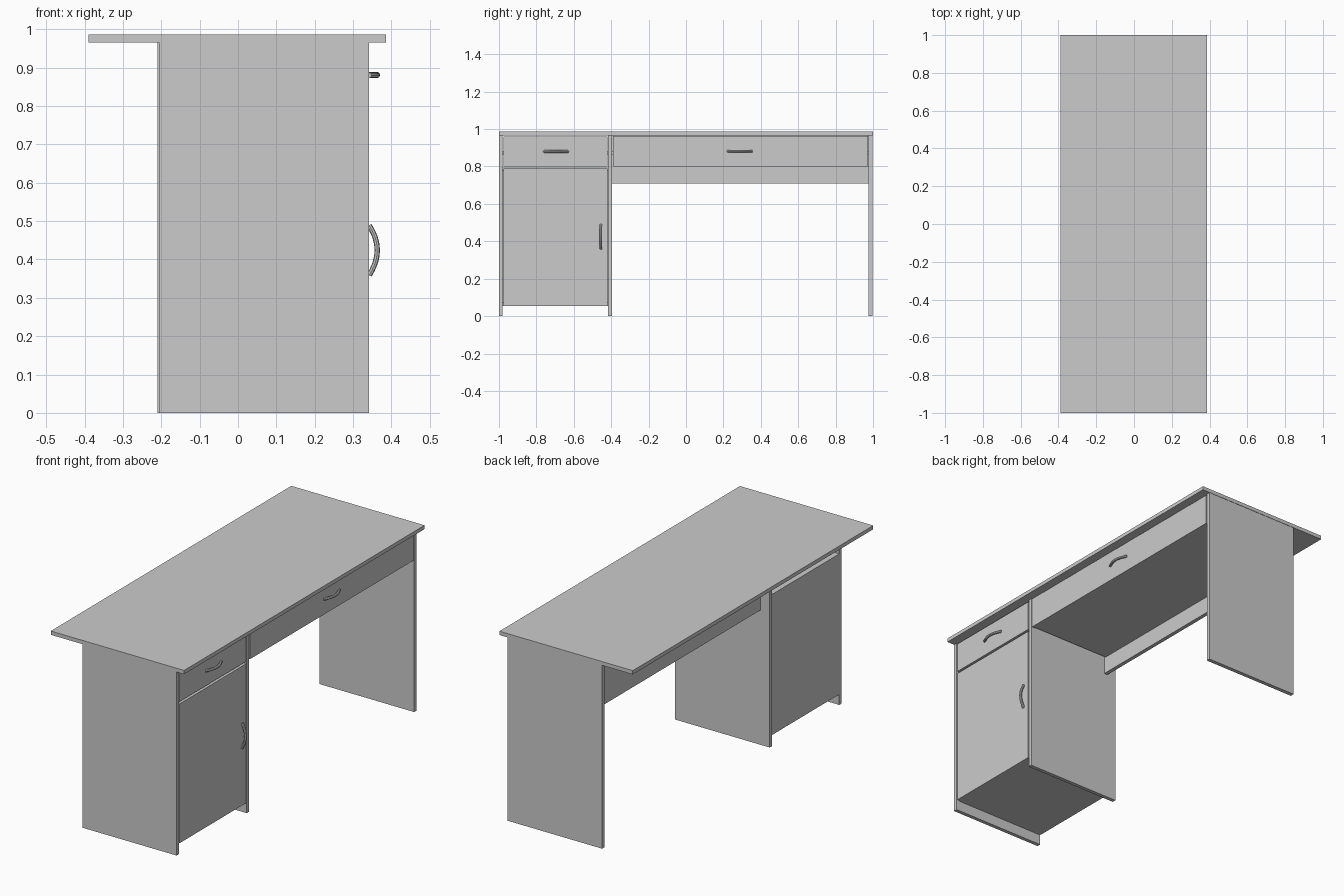
import bpy, math
from mathutils import Vector

cube = bpy.data.objects.get("Cube")
if cube:
    bpy.data.objects.remove(cube, do_unlink=True)

# Single flat grey for the whole desk
grey = bpy.data.materials.new("plain_grey")
grey.use_nodes = True
colour = (0.6, 0.6, 0.6, 1)
grey.diffuse_color = colour
grey.node_tree.nodes["Principled BSDF"].inputs["Base Color"].default_value = colour


def board(name, x, y, z):
    """Rectangular board given by its (low, high) range on each axis."""
    spans = (x, y, z)
    bpy.ops.mesh.primitive_cube_add(size=1, location=[(a + b) / 2 for a, b in spans])
    ob = bpy.context.object
    ob.name = name
    ob.scale = [b - a for a, b in spans]
    bpy.ops.object.transform_apply(location=False, rotation=False, scale=True)
    ob.data.materials.append(grey)


def handle(name, y, z, along):
    """Bowed bar handle, rounded in section, standing out from the front."""
    curve = bpy.data.curves.new(name, 'CURVE')
    curve.dimensions = '3D'
    curve.bevel_depth = 0.007
    curve.bevel_resolution = 2
    curve.use_fill_caps = True
    steps = 12
    spline = curve.splines.new('POLY')
    spline.points.add(steps)
    for i, p in enumerate(spline.points):
        t = 2 * i / steps - 1
        pos = Vector((FRONT + 0.021 * (1 - t * t), y, z)) + Vector(along) * t * 0.065
        p.co = (*pos, 1)
    ob = bpy.data.objects.new(name, curve)
    bpy.context.collection.objects.link(ob)
    bpy.ops.object.select_all(action='DESELECT')
    ob.select_set(True)
    bpy.context.view_layer.objects.active = ob
    bpy.ops.object.convert(target='MESH')
    ob = bpy.context.object
    ob.name = name
    ob.data.materials.clear()
    ob.data.materials.append(grey)
    bpy.ops.object.shade_smooth_by_angle()


def drawer(name, y, z, back, gap):
    """Drawer front with an open box behind it and a runner on each side."""
    lo, hi = y[0] + gap, y[1] - gap
    inner = FRONT - T
    board(name + "_front", (inner, FRONT), y, z)
    board(name + "_bottom", (back, inner), (lo, hi), (z[0], z[0] + 0.008))
    box_z = (z[0] + 0.008, z[1] - 0.03)
    board(name + "_back", (back, back + 0.015), (lo, hi), box_z)
    for side, a, s in (("right", lo, 1), ("left", hi, -1)):
        board(f"{name}_{side}_side", (back + 0.015, inner), sorted((a, a + s * 0.015)), box_z)
        board(f"{name}_{side}_runner", (back, inner), sorted((a, a - s * (gap + 0.006))),
              (0.865, 0.88))


FRONT, BACK, T = 0.342, -0.21, 0.02
TOP = 0.966

# Table top and the three upright panels
board("table_top", (-0.39, 0.386), (-1, 1), (TOP, 0.986))
board("outer_cabinet_panel", (BACK + 0.004, FRONT), (-1, -0.98), (0, TOP))
board("inner_cabinet_panel", (BACK, FRONT), (-0.416, -0.396), (0, TOP))
board("end_panel", (BACK, FRONT), (0.977, 0.998), (0, TOP))

# Cabinet carcass and door
bay = (-0.98, -0.416)
board("cabinet_floor", (BACK + 0.01, FRONT - T), bay, (0.055, 0.075))
board("cabinet_shelf", (BACK + 0.004, FRONT - T), bay, (0.775, 0.795))
board("cabinet_back", (BACK + 0.004, BACK + 0.01), bay, (0.055, 0.775))
board("cabinet_door", (FRONT - T, FRONT), (-0.975, -0.421), (0.055, 0.788))

# Drawers and the panel across the knee space
drawer("cabinet_drawer", (-0.975, -0.421), (0.8, 0.959), -0.16, 0.012)
drawer("wide_drawer", (-0.39, 0.972), (0.8, 0.962), -0.137, 0.004)
board("modesty_panel", (-0.158, -0.137), (-0.396, 0.977), (0.71, TOP))

# Handles
handle("cabinet_drawer_handle", -0.695, 0.88, (0, 1, 0))
handle("wide_drawer_handle", 0.288, 0.882, (0, 1, 0))
handle("door_handle", -0.455, 0.424, (0, 0, 1))
